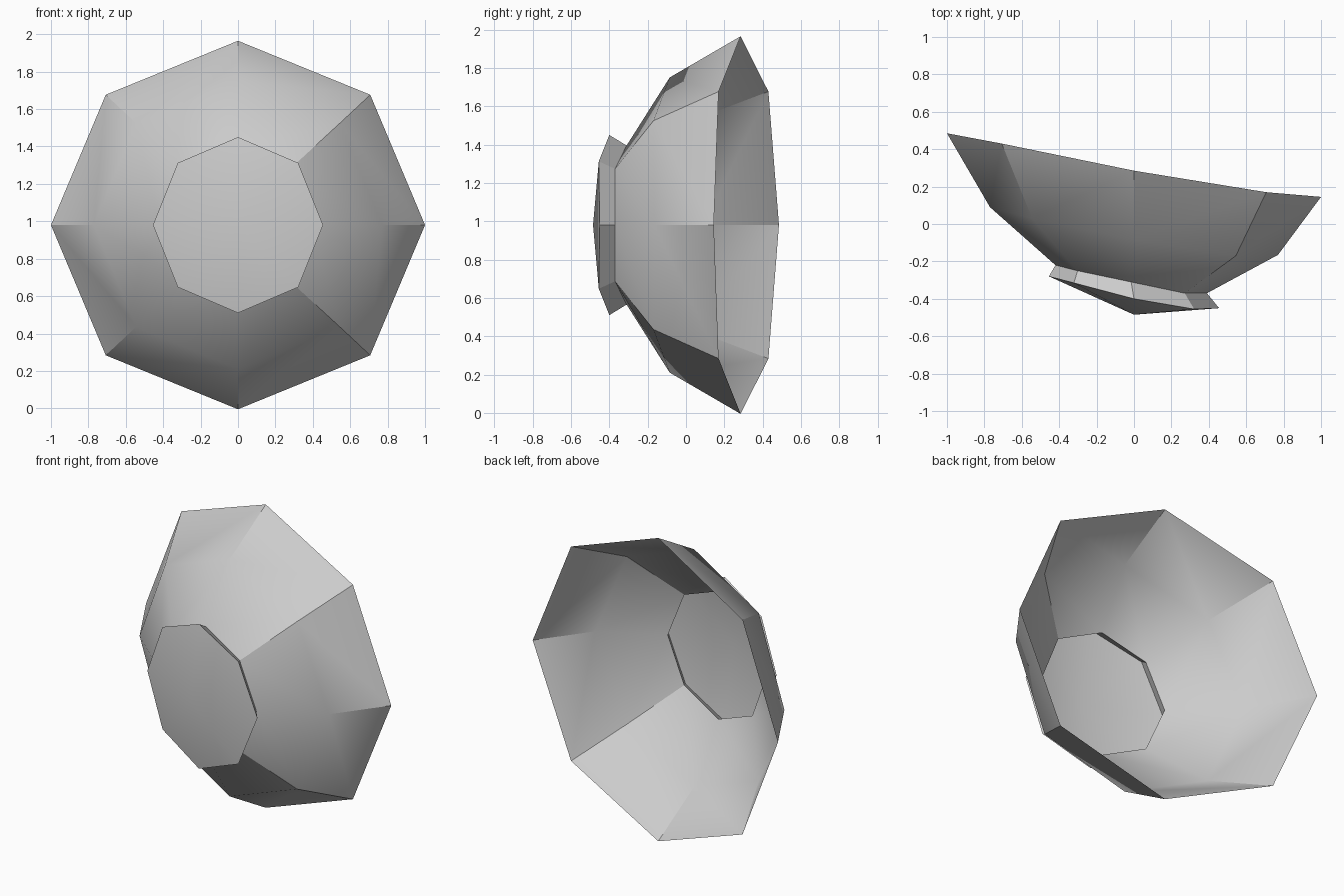
import bpy
import bmesh
import math

cube = bpy.data.objects.get("Cube")
if cube:
    bpy.data.objects.remove(cube, do_unlink=True)

SIDES = 8
MID_Z = 0.98

grey = bpy.data.materials.new("plain_grey")
grey.use_nodes = True
tone = (0.6, 0.6, 0.6, 1)
grey.diffuse_color = tone
grey.node_tree.nodes["Principled BSDF"].inputs["Base Color"].default_value = tone

# Each ring: width radius, height radius, sideways shift,
# then depth at five stations from the left (+x) to the right (-x)
RIM = (1.0, 0.985, 0, (0.145, 0.17, 0.285, 0.43, 0.485))
WAIST = (0.77, 0.77, 0, (-0.165, -0.17, -0.085, 0.03, 0.09))
NECK = (0.405, 0.415, -0.015, (-0.37, -0.37, -0.31, -0.25, -0.22))
CAP = (0.455, 0.47, 0, (-0.45, -0.455, -0.40, -0.315, -0.28))


def add_ring(bm, ring):
    rx, rz, shift, depths = ring
    verts = []
    for i in range(SIDES):
        a = math.tau * i / SIDES
        depth = depths[min(i, SIDES - i)]
        verts.append(bm.verts.new((shift + rx * math.cos(a), depth,
                                   MID_Z + rz * math.sin(a))))
    return verts


def build(name, rings, tip=None):
    bm = bmesh.new()
    loops = [add_ring(bm, r) for r in rings]
    for back, front in zip(loops, loops[1:]):
        for i in range(SIDES):
            j = (i + 1) % SIDES
            bm.faces.new((back[i], front[i], front[j], back[j]))
    if tip:
        centre = bm.verts.new(tip)
        last = loops[-1]
        for i in range(SIDES):
            bm.faces.new((last[i], centre, last[(i + 1) % SIDES]))
    for f in bm.faces:
        f.normal_update()
    # outward side faces the front
    if sum(f.normal.y * f.calc_area() for f in bm.faces) > 0:
        bmesh.ops.reverse_faces(bm, faces=bm.faces[:])
    mesh = bpy.data.meshes.new(name)
    bm.to_mesh(mesh)
    bm.free()
    mesh.materials.append(grey)
    ob = bpy.data.objects.new(name, mesh)
    bpy.context.collection.objects.link(ob)
    bpy.ops.object.select_all(action="DESELECT")
    ob.select_set(True)
    bpy.context.view_layer.objects.active = ob
    bpy.ops.object.shade_smooth_by_angle(angle=math.radians(30))
    return ob


# Open bowl, then the flared collar with its shallow domed plate
build("dish_shell", [RIM, WAIST, NECK])
build("hub_cap", [NECK, CAP], tip=(0, -0.485, MID_Z))
